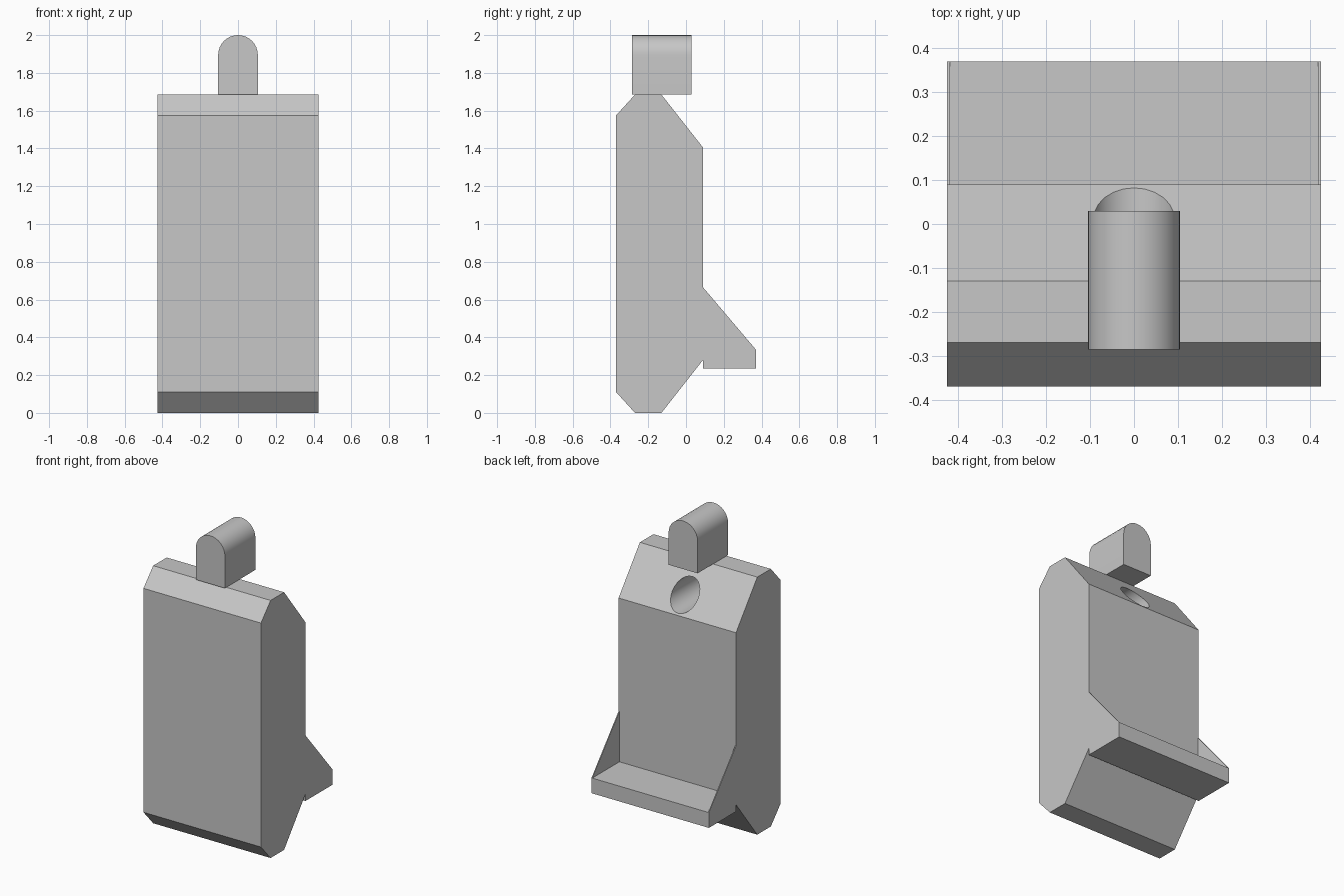
import bpy, bmesh, math

cube = bpy.data.objects.get("Cube")
if cube:
    bpy.data.objects.remove(cube, do_unlink=True)

grey = bpy.data.materials.new("plain grey")
grey.use_nodes = True
colour = (0.57, 0.57, 0.57, 1)
grey.diffuse_color = colour
grey.node_tree.nodes["Principled BSDF"].inputs["Base Color"].default_value = colour


def extrude(name, profile, start, depth, axis):
    """Prism from a closed profile: (y, z) along x, or (x, z) along y."""
    place = (lambda a, b: (start, a, b)) if axis == "x" else (lambda a, b: (a, start, b))
    bm = bmesh.new()
    face = bm.faces.new([bm.verts.new(place(a, b)) for a, b in profile])
    new = bmesh.ops.extrude_face_region(bm, geom=[face])["geom"]
    verts = [v for v in new if isinstance(v, bmesh.types.BMVert)]
    bmesh.ops.translate(bm, verts=verts, vec=(depth, 0, 0) if axis == "x" else (0, depth, 0))
    bmesh.ops.recalc_face_normals(bm, faces=bm.faces)
    mesh = bpy.data.meshes.new(name)
    bm.to_mesh(mesh)
    bm.free()
    mesh.materials.append(grey)
    obj = bpy.data.objects.new(name, mesh)
    bpy.context.collection.objects.link(obj)
    return obj


def smooth(obj):
    bpy.ops.object.select_all(action="DESELECT")
    obj.select_set(True)
    bpy.context.view_layer.objects.active = obj
    bpy.ops.object.shade_smooth_by_angle(angle=math.radians(30))


def arc(radius, z, sweep, count):
    return [(radius * math.cos(sweep * i / count), z + radius * math.sin(sweep * i / count))
            for i in range(count + 1)]


HALF = 0.425
BACK, LIP = 0.09, 0.37
LEDGE_TOP = 0.335

# Chamfered main slab
body = extrude("body", [(-0.37, 0.11), (-0.27, 0), (-0.13, 0), (BACK, 0.28),
                        (BACK, 1.405), (-0.13, 1.685), (-0.27, 1.685), (-0.37, 1.575)],
               -HALF, 2 * HALF, "x")

# Round blind hole in the sloping rear shoulder
cutter = extrude("hole_cutter", arc(0.093, 1.508, math.tau, 24)[:-1], -0.285, 0.6, "y")
cutter.hide_render = True
hole = body.modifiers.new("hole", "BOOLEAN")
hole.operation = "DIFFERENCE"
hole.solver = "EXACT"
hole.object = cutter
bpy.context.view_layer.objects.active = body
bpy.ops.object.modifier_apply(modifier=hole.name)
bpy.data.objects.remove(cutter, do_unlink=True)
smooth(body)

# Rear ledge and its thin side webs
extrude("rear_ledge", [(BACK, 0.235), (LIP, 0.235), (LIP, LEDGE_TOP), (BACK, LEDGE_TOP)],
        -HALF, 2 * HALF, "x")
for name, side in (("left_web", 1), ("right_web", -1)):
    extrude(name, [(BACK, LEDGE_TOP), (LIP, LEDGE_TOP), (BACK, 0.665)],
            side * HALF, -side * 0.006, "x")

# Round-topped peg on the crown
peg = extrude("peg", [(-0.105, 1.685), (0.105, 1.685)] + arc(0.105, 1.895, math.pi, 16),
              -0.285, 0.315, "y")
smooth(peg)
